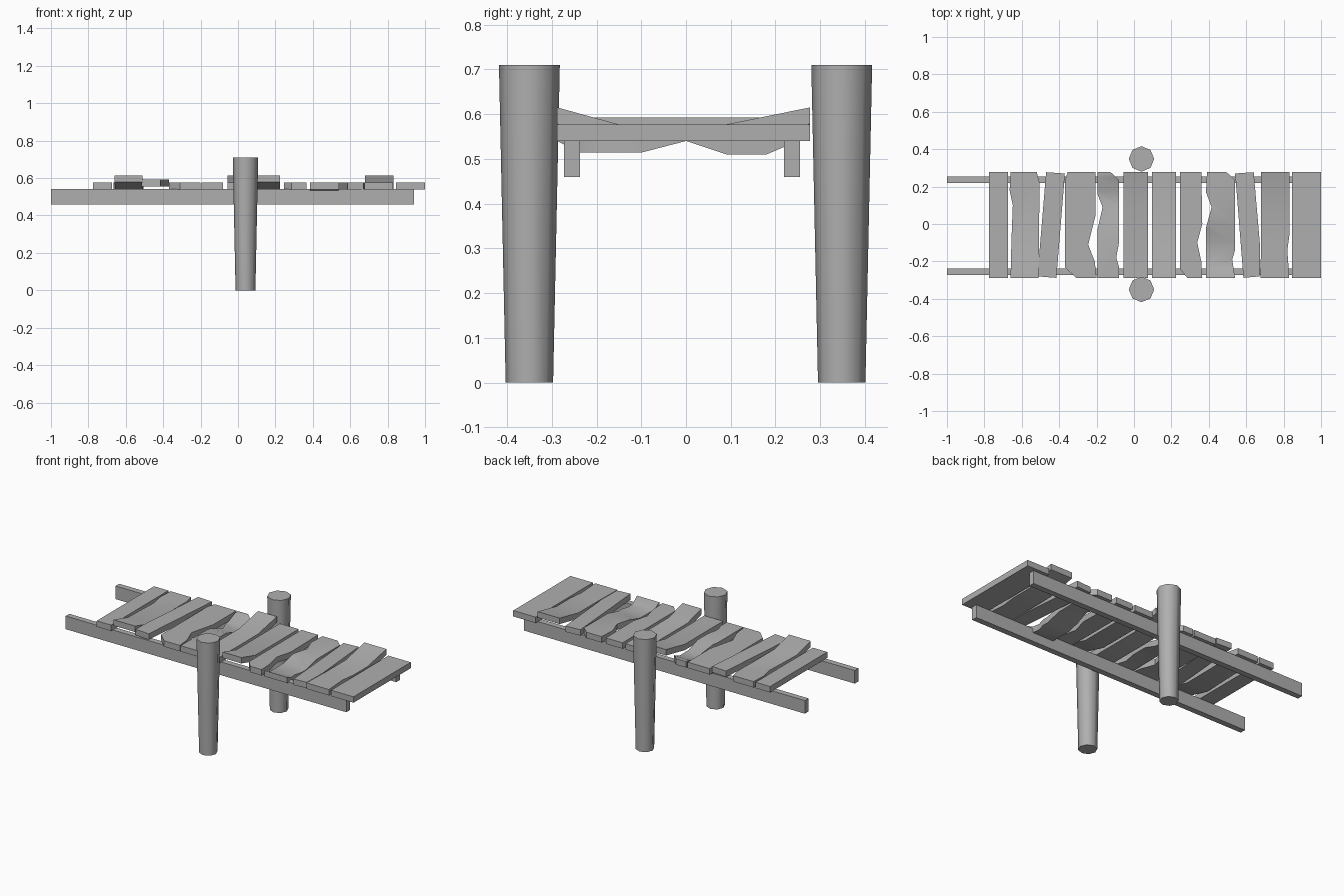
import bpy, bmesh, math
from mathutils import Vector

if "Cube" in bpy.data.objects:
    bpy.data.objects.remove(bpy.data.objects["Cube"])

F, B = -0.288, 0.277          # front and back ends of the planks
BASE, THICK = 0.54, 0.037

# Dark grey weathered wood
wood = bpy.data.materials.new("grey_wood")
wood.diffuse_color = (0.43, 0.43, 0.43, 1)
wood.use_nodes = True
wood.node_tree.nodes["Principled BSDF"].inputs["Base Color"].default_value = wood.diffuse_color


def finish(name, bm, angle=30):
    bmesh.ops.recalc_face_normals(bm, faces=bm.faces)
    me = bpy.data.meshes.new(name)
    bm.to_mesh(me)
    bm.free()
    me.materials.append(wood)
    me.polygons.foreach_set("use_smooth", [True] * len(me.polygons))
    me.set_sharp_from_angle(angle=math.radians(angle))
    ob = bpy.data.objects.new(name, me)
    bpy.context.collection.objects.link(ob)
    return ob


def lift(y, prof):
    """Height offset along a piecewise linear (y, dz) profile."""
    if y <= prof[0][0]:
        return prof[0][1]
    for (y0, z0), (y1, z1) in zip(prof, prof[1:]):
        if y <= y1:
            return z0 + (z1 - z0) * (y - y0) / (y1 - y0)
    return prof[-1][1]


def plank(name, left, right, prof=None, z=BASE):
    """left / right edges run front to back as (x, y); prof bends the board."""
    bm = bmesh.new()
    outline = right + left[::-1]
    face = bm.faces.new([bm.verts.new((x, y, z)) for x, y in outline])
    ext = bmesh.ops.extrude_face_region(bm, geom=[face])
    for v in ext["geom"]:
        if isinstance(v, bmesh.types.BMVert):
            v.co.z += THICK
    if prof:
        for y, _ in prof:
            bmesh.ops.bisect_plane(bm, geom=bm.verts[:] + bm.edges[:] + bm.faces[:],
                                   plane_co=Vector((0, y, 0)), plane_no=Vector((0, 1, 0)))
        for v in bm.verts:
            v.co.z += lift(v.co.y, prof)
    return finish(name, bm)


def straight(x0, x1=None):
    return [(x0, F), (x0 if x1 is None else x1, B)]


# Bend profiles
UP_FRONT = [(F, 0.038), (-0.15, 0)]
UP_BACK = [(0.09, 0), (B, 0.038)]
SAG_FRONT = [(F, 0), (-0.237, -0.026), (-0.1, -0.026), (0, 0)]
SAG_BACK = [(0, 0), (0.09, -0.03), (0.18, -0.03), (0.25, 0)]

# Planks from left to right
planks = [
    (straight(-0.775), straight(-0.675), None, BASE),
    ([(-.66, F), (-.655, -.08), (-.648, .1), (-.665, .18), (-.66, B)],
     [(-.51, F), (-.505, .22), (-.52, B)], UP_FRONT, BASE),
    ([(-.515, -.28), (-.508, -.18), (-.47, B)],
     [(-.415, F), (-.375, .2), (-.37, .27)], None, 0.555),
    ([(-.31, F), (-.37, -.23), (-.37, .23), (-.355, B)],
     [(-.2, F), (-.21, -.2), (-.245, -.11), (-.205, .05), (-.205, B)], None, BASE),
    ([(-.195, F), (-.195, -.03), (-.168, .09), (-.195, .16), (-.195, B)],
     [(-.08, F), (-.08, -.23), (-.095, -.18), (-.08, -.1), (-.08, .235), (-.125, B)],
     SAG_BACK, BASE),
    (straight(-.055), straight(.075), UP_BACK, BASE),
    (straight(.095), straight(.225), UP_FRONT, BASE),
    ([(.285, F), (.245, -.24), (.245, B)],
     [(.365, F), (.36, -.2), (.338, -.1), (.365, 0), (.36, B)], None, BASE),
    ([(.385, F), (.385, -.02), (.415, .09), (.385, .17), (.39, B)],
     [(.54, F), (.525, -.19), (.54, -.14), (.54, .235), (.495, B)], SAG_FRONT, BASE),
    ([(.585, F), (.545, .22), (.54, .27)],
     [(.672, -.28), (.675, -.13), (.64, B)], None, BASE),
    ([(.675, F), (.68, -.1), (.68, B)],
     [(.83, F), (.82, -.14), (.832, -.05), (.832, B)], UP_BACK, BASE),
    (straight(.845), straight(1.0), None, BASE),
]
for i, (l, r, prof, z) in enumerate(planks, 1):
    plank(f"plank_{i:02d}", l, r, prof, z)

# Long support beams and posts, one each side
for side, beam_y, post_y in (("front", -0.255, -0.35), ("back", 0.237, 0.348)):
    bm = bmesh.new()
    bmesh.ops.create_cube(bm, size=1)
    for v in bm.verts:
        v.co = Vector((-0.03 + v.co.x * 1.94, beam_y + v.co.y * 0.036, 0.5 + v.co.z * 0.082))
    finish(f"{side}_beam", bm)

    bm = bmesh.new()
    bmesh.ops.create_cone(bm, cap_ends=True, segments=8, radius1=0.053,
                          radius2=0.068, depth=0.71)
    bmesh.ops.translate(bm, verts=bm.verts, vec=(0.04, post_y, 0.355))
    finish(f"{side}_post", bm, 60)
